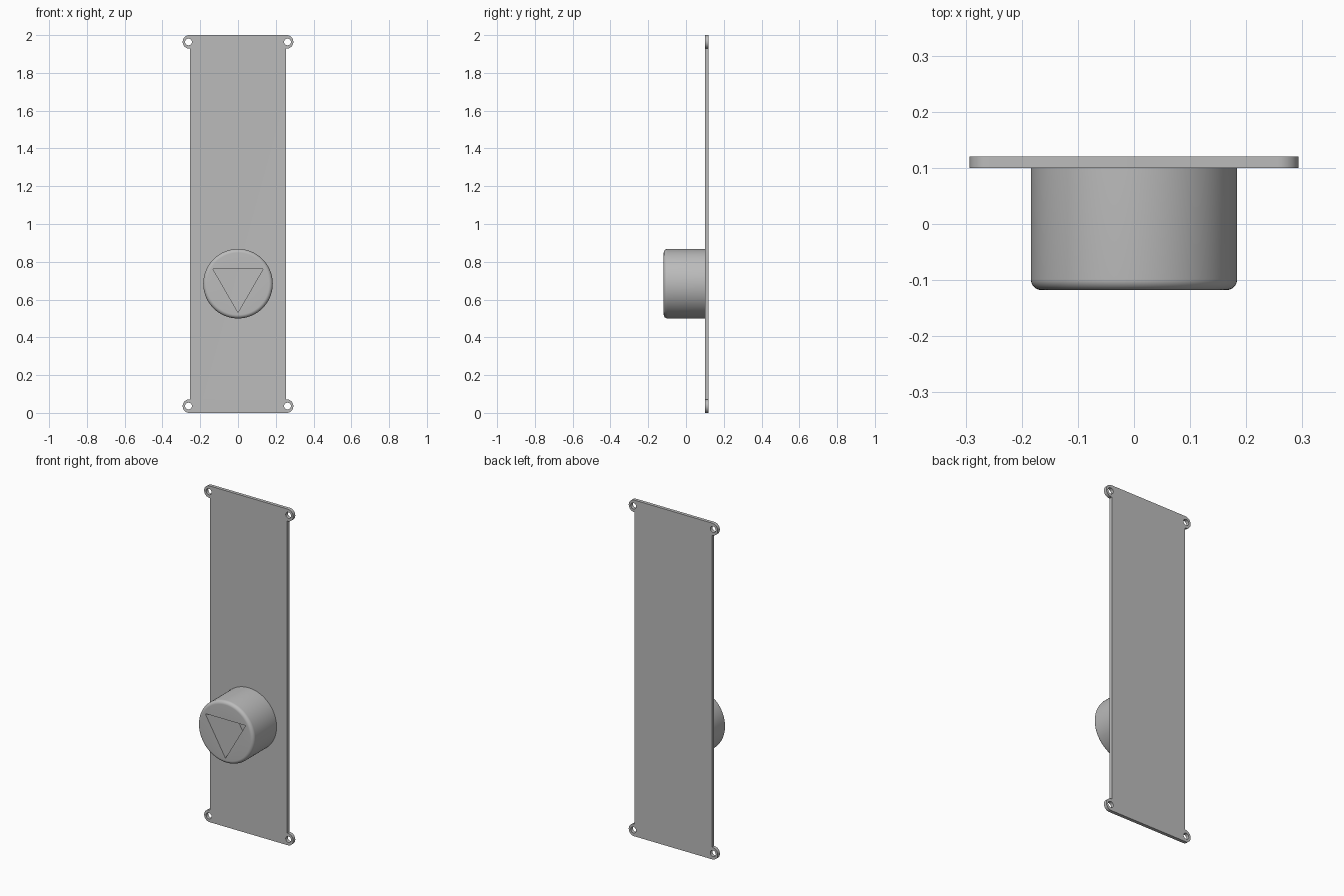
import bpy, bmesh
from math import sin, cos, pi, radians
from mathutils import Matrix, Vector

cube = bpy.data.objects.get("Cube")
if cube:
    bpy.data.objects.remove(cube, do_unlink=True)

grey = bpy.data.materials.new("plain_grey")
grey.use_nodes = True
GREY = (0.5, 0.5, 0.5, 1)
grey.diffuse_color = GREY
grey.node_tree.nodes["Principled BSDF"].inputs["Base Color"].default_value = GREY

HEIGHT, HALF_W = 2.0, 0.254
PLATE_FRONT, PLATE_BACK = 0.10, 0.12
EAR_X, EAR_R = 0.257, 0.036
HOLE_X, HOLE_R = 0.262, 0.018
KNOB_Z, KNOB_R, KNOB_FRONT, FILLET = 0.684, 0.184, -0.118, 0.02


def arc(cx, cy, r, start, end, n):
    steps = [radians(start + (end - start) * i / n) for i in range(n + 1)]
    return [(cx + r * cos(a), cy + r * sin(a)) for a in steps]


def add_object(name, data):
    obj = bpy.data.objects.new(name, data)
    bpy.context.collection.objects.link(obj)
    return obj


def mesh_from_bmesh(name, bm):
    bmesh.ops.recalc_face_normals(bm, faces=bm.faces)
    mesh = bpy.data.meshes.new(name)
    bm.to_mesh(mesh)
    bm.free()
    return add_object(name, mesh)


def bake(obj):
    """Replace an object by its evaluated mesh, with sharp edges kept."""
    bpy.context.view_layer.update()
    deps = bpy.context.evaluated_depsgraph_get()
    mesh = bpy.data.meshes.new_from_object(obj.evaluated_get(deps))
    mesh.transform(obj.matrix_world)
    name = obj.name
    bpy.data.objects.remove(obj, do_unlink=True)
    mesh.materials.clear()
    mesh.materials.append(grey)
    bm = bmesh.new()
    bm.from_mesh(mesh)
    bmesh.ops.remove_doubles(bm, verts=bm.verts, dist=1e-5)
    bmesh.ops.recalc_face_normals(bm, faces=bm.faces)
    bm.to_mesh(mesh)
    bm.free()
    mesh.shade_smooth()
    mesh.set_sharp_from_angle(angle=radians(30))
    return add_object(name, mesh)


# Back plate: filled outline with four rounded ears and screw holes
right = ([(HALF_W, 0)]
         + arc(EAR_X, EAR_R, EAR_R, -90, 90, 20)
         + [(HALF_W, 2 * EAR_R), (HALF_W, HEIGHT - 2 * EAR_R)]
         + arc(EAR_X, HEIGHT - EAR_R, EAR_R, -90, 90, 20)
         + [(HALF_W, HEIGHT)])
# the ears meet the plate edge, so the bottom and top corners are not needed
right = right[1:-1]
loops = [right + [(-x, z) for x, z in reversed(right)]]
for side in (-1, 1):
    for z in (EAR_R, HEIGHT - EAR_R):
        loops.append(arc(side * HOLE_X, z, HOLE_R, 0, 360, 28)[:-1])

curve = bpy.data.curves.new("back_plate", "CURVE")
curve.dimensions = "2D"
curve.fill_mode = "BOTH"
curve.extrude = (PLATE_BACK - PLATE_FRONT) / 2
for loop in loops:
    spline = curve.splines.new("POLY")
    spline.points.add(len(loop) - 1)
    for point, (x, z) in zip(spline.points, loop):
        point.co = (x, z, 0, 1)
    spline.use_cyclic_u = True
plate = add_object("back_plate", curve)
plate.rotation_euler.x = pi / 2
plate.location.y = (PLATE_FRONT + PLATE_BACK) / 2
bake(plate)

# Round knob: turned profile with a filleted front rim
profile = ([(0, KNOB_FRONT)]
           + arc(KNOB_R - FILLET, KNOB_FRONT + FILLET, FILLET, -90, 0, 8)
           + [(KNOB_R, PLATE_FRONT), (0, PLATE_FRONT)])
bm = bmesh.new()
verts = [bm.verts.new((r, y, KNOB_Z)) for r, y in profile]
edges = [bm.edges.new(pair) for pair in zip(verts, verts[1:])]
bmesh.ops.spin(bm, geom=verts + edges, cent=(0, 0, KNOB_Z), axis=(0, 1, 0),
               angle=2 * pi, steps=72, use_merge=True)
bmesh.ops.remove_doubles(bm, verts=bm.verts, dist=1e-5)
knob = mesh_from_bmesh("knob", bm)

# Triangular opening through the knob, down to the plate
bm = bmesh.new()
corners = [(-0.133, 0.762), (0.133, 0.762), (0, 0.532)]
face = bm.faces.new([bm.verts.new((x, -0.2, z)) for x, z in corners])
new = bmesh.ops.extrude_face_region(bm, geom=[face])["geom"]
bmesh.ops.translate(bm, vec=Vector((0, 0.4, 0)),
                    verts=[v for v in new if isinstance(v, bmesh.types.BMVert)])
cutter = mesh_from_bmesh("triangle_cutter", bm)
cutter.hide_render = True

cut = knob.modifiers.new("triangle_opening", "BOOLEAN")
cut.operation = "DIFFERENCE"
cut.solver = "EXACT"
cut.object = cutter
bake(knob)
bpy.data.objects.remove(cutter, do_unlink=True)
